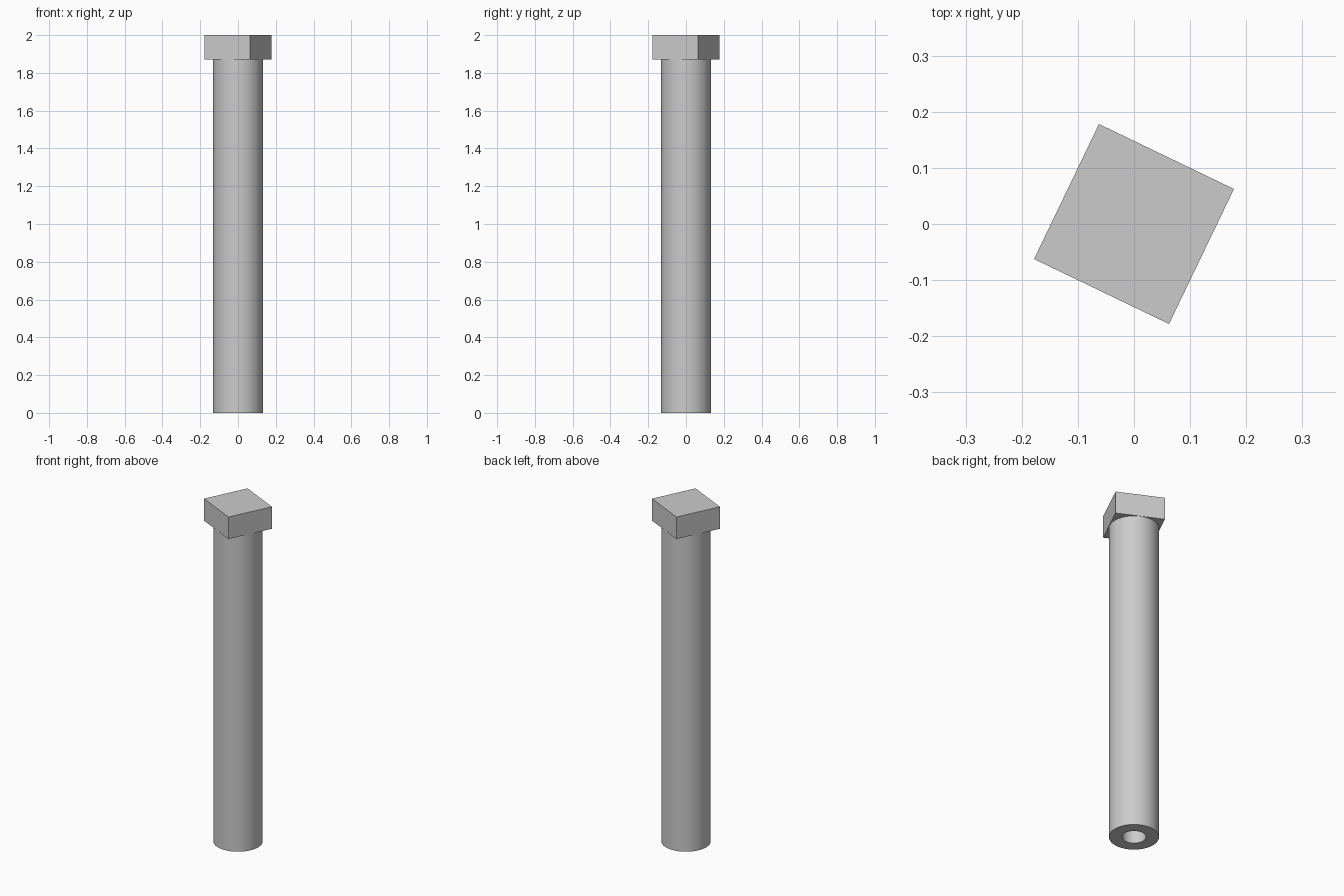
import bpy
import bmesh
from math import radians
from mathutils import Matrix, Vector

cube = bpy.data.objects.get("Cube")
if cube:
    bpy.data.objects.remove(cube, do_unlink=True)

HEIGHT = 2.0
HEAD_BOTTOM = 1.87
HEAD_SIDE = 0.267
SHAFT_RADIUS = 0.132
BORE_RADIUS = 0.063
SEGMENTS = 48

grey = bpy.data.materials.new("light_grey")
grey.use_nodes = True
colour = (0.6, 0.6, 0.6, 1)
grey.diffuse_color = colour
grey.node_tree.nodes["Principled BSDF"].inputs["Base Color"].default_value = colour


def add_part(name, bm):
    bmesh.ops.recalc_face_normals(bm, faces=bm.faces)
    mesh = bpy.data.meshes.new(name)
    bm.to_mesh(mesh)
    bm.free()
    mesh.materials.append(grey)
    part = bpy.data.objects.new(name, mesh)
    bpy.context.collection.objects.link(part)
    return part


# Hollow shaft: a rectangular wall section spun about the z axis
bm = bmesh.new()
section = [(BORE_RADIUS, 0), (SHAFT_RADIUS, 0),
           (SHAFT_RADIUS, HEAD_BOTTOM), (BORE_RADIUS, HEAD_BOTTOM)]
verts = [bm.verts.new((r, 0, z)) for r, z in section]
edges = [bm.edges.new((verts[i - 1], verts[i])) for i in range(len(verts))]
bmesh.ops.spin(bm, geom=verts + edges, axis=(0, 0, 1), cent=(0, 0, 0),
               angle=radians(360), steps=SEGMENTS, use_merge=True)
bmesh.ops.remove_doubles(bm, verts=bm.verts, dist=0.0001)
shaft = add_part("hollow_shaft", bm)
bpy.ops.object.select_all(action="DESELECT")
shaft.select_set(True)
bpy.context.view_layer.objects.active = shaft
bpy.ops.object.shade_smooth_by_angle(angle=radians(30))

# Square head, turned about the shaft and closing the top of the bore
bm = bmesh.new()
head_height = HEIGHT - HEAD_BOTTOM
placement = Matrix.LocRotScale(
    Vector((0, 0, HEAD_BOTTOM + head_height / 2)),
    Matrix.Rotation(radians(-25.7), 3, "Z").to_quaternion(),
    Vector((HEAD_SIDE, HEAD_SIDE, head_height)))
bmesh.ops.create_cube(bm, size=1, matrix=placement)
add_part("square_head", bm)
